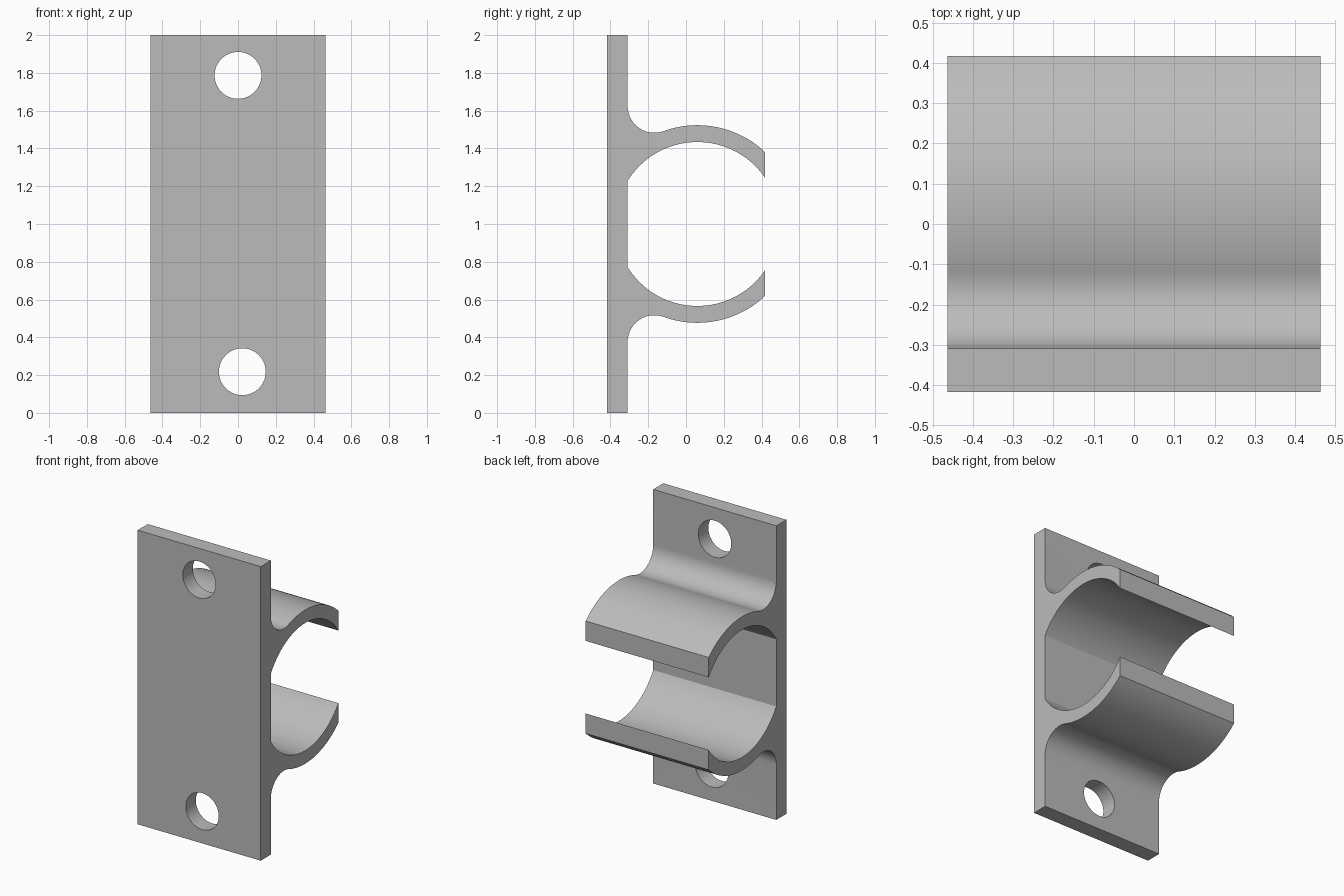
import bpy, bmesh, math
from math import atan2, pi, sqrt
from mathutils import Matrix

if "Cube" in bpy.data.objects:
    bpy.data.objects.remove(bpy.data.objects["Cube"], do_unlink=True)

HALF_W = 0.463                  # half width along x
FRONT, BACK = -0.417, 0.417     # depth limits
WALL = -0.309                   # rear face of the mounting plate
CY, CZ = 0.06, 1.0              # centre of the pipe seat
R_IN, R_OUT, R_FILLET = 0.434, 0.523, 0.142
HOLES = [(0.0, 1.787), (0.023, 0.218)]
HOLE_R = 0.124

grey = bpy.data.materials.new("plain_grey")
grey.use_nodes = True
colour = (0.5, 0.5, 0.5, 1)
grey.diffuse_color = colour
grey.node_tree.nodes["Principled BSDF"].inputs["Base Color"].default_value = colour


def arc(cy, cz, r, start, end, n):
    angles = [start + (end - start) * i / n for i in range(n + 1)]
    return [(cy + r * math.cos(a), cz + r * math.sin(a)) for a in angles]


def mesh_object(name, bm):
    bmesh.ops.recalc_face_normals(bm, faces=bm.faces)
    mesh = bpy.data.meshes.new(name)
    bm.to_mesh(mesh)
    bm.free()
    mesh.materials.append(grey)
    obj = bpy.data.objects.new(name, mesh)
    bpy.context.collection.objects.link(obj)
    return obj


# Upper half of the side profile: plate, fillet, outer arc, inner arc
fy = WALL + R_FILLET
fz = CZ + sqrt((R_OUT + R_FILLET) ** 2 - (fy - CY) ** 2)
join = atan2(fz - CZ, fy - CY)


def angle_at(y, r):
    return math.acos((y - CY) / r)


upper = [(FRONT, 2.0), (WALL, 2.0)]
upper += arc(fy, fz, R_FILLET, pi, join + pi, 24)
upper += arc(CY, CZ, R_OUT, join, angle_at(BACK, R_OUT), 32)[1:]
upper += arc(CY, CZ, R_IN, angle_at(BACK, R_IN), angle_at(WALL, R_IN), 48)
lower = [(y, 2 * CZ - z) for y, z in reversed(upper)]

# Clip body: the mirrored profile extruded across the width
bm = bmesh.new()
side = bm.faces.new([bm.verts.new((-HALF_W, y, z)) for y, z in upper + lower])
ext = bmesh.ops.extrude_face_region(bm, geom=[side], use_keep_orig=True)
moved = [g for g in ext["geom"] if isinstance(g, bmesh.types.BMVert)]
bmesh.ops.translate(bm, vec=(2 * HALF_W, 0, 0), verts=moved)
clip = mesh_object("pipe_clip_bracket", bm)

# Screw holes through the plate
bpy.context.view_layer.objects.active = clip
for x, z in HOLES:
    bm = bmesh.new()
    place = Matrix.Translation((x, (FRONT + WALL) / 2, z)) @ Matrix.Rotation(pi / 2, 4, "X")
    bmesh.ops.create_cone(bm, cap_ends=True, segments=64, radius1=HOLE_R,
                          radius2=HOLE_R, depth=0.2, matrix=place)
    cutter = mesh_object("hole_cutter", bm)
    cutter.hide_render = True
    cut = clip.modifiers.new("screw_hole", "BOOLEAN")
    cut.operation = "DIFFERENCE"
    cut.solver = "EXACT"
    cut.object = cutter
    bpy.ops.object.modifier_apply(modifier=cut.name)
    bpy.data.objects.remove(cutter, do_unlink=True)

# Smooth arcs, sharp corners
bpy.ops.object.select_all(action="DESELECT")
clip.select_set(True)
bpy.ops.object.shade_smooth_by_angle(angle=math.radians(30))
